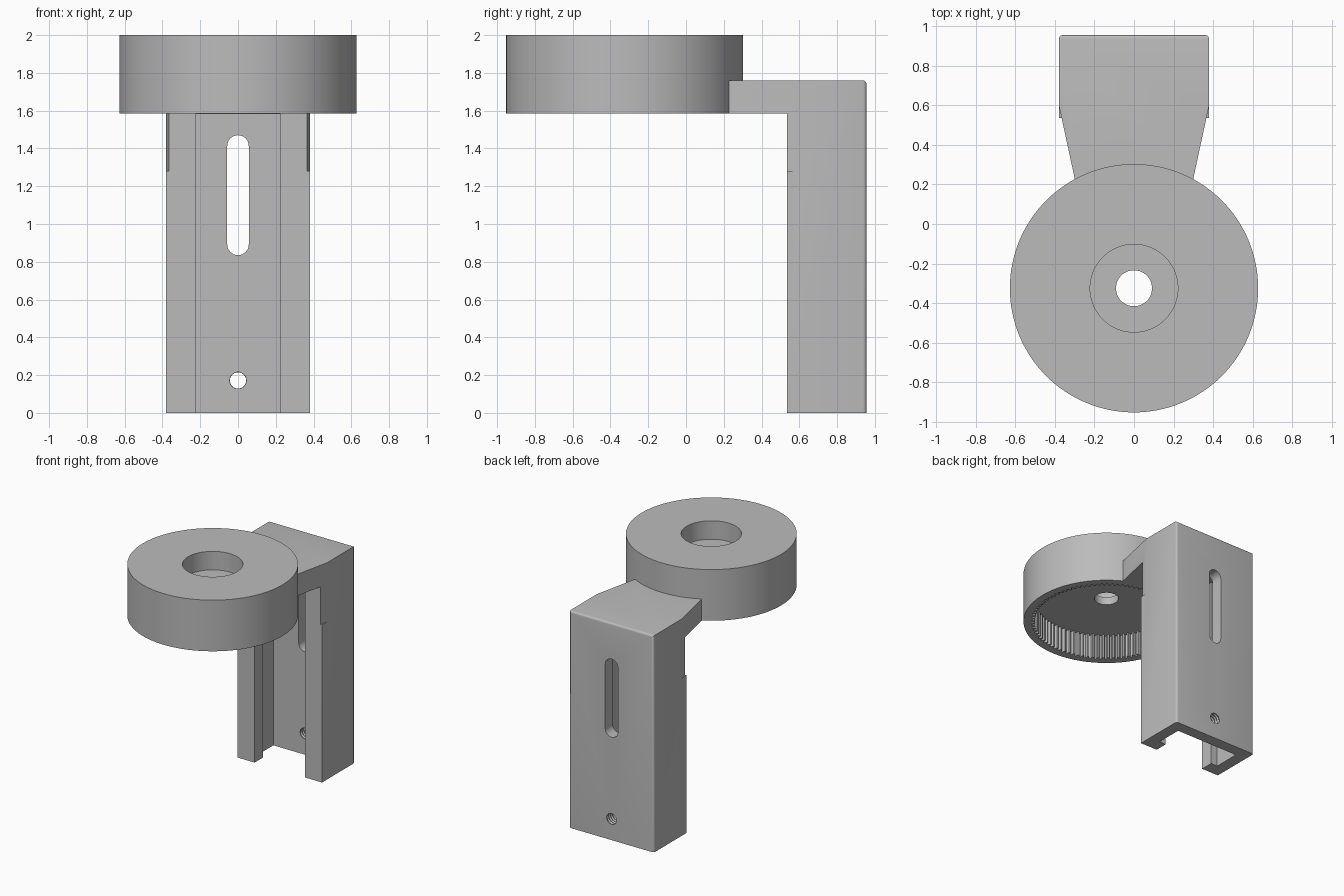
import bpy, bmesh
from math import cos, sin, pi, radians
from mathutils import Matrix

cube = bpy.data.objects.get("Cube")
if cube:
    bpy.data.objects.remove(cube, do_unlink=True)

grey = bpy.data.materials.new("plain grey")
grey.use_nodes = True
colour = (0.5, 0.5, 0.5, 1)
grey.diffuse_color = colour
grey.node_tree.nodes["Principled BSDF"].inputs["Base Color"].default_value = colour

DISC_Y, DISC_R = -0.325, 0.628
DISC_BOTTOM, TOP = 1.585, 2.0
ARM_TOP = 1.76
HALF_W, FRONT, BACK = 0.38, 0.535, 0.955

TO_XZ = Matrix.Rotation(pi / 2, 4, 'X')               # profile (x, z), extruded to -y
TO_YZ = Matrix(((0, 0, 1, 0), (1, 0, 0, 0), (0, 1, 0, 0), (0, 0, 0, 1)))  # profile (y, z)


def loft(name, rings, heights, matrix=Matrix()):
    """Closed solid through equal-length 2D rings at the given heights."""
    bm = bmesh.new()
    layers = [[bm.verts.new((u, v, h)) for u, v in ring] for ring, h in zip(rings, heights)]
    for low, high in zip(layers, layers[1:]):
        for i in range(len(low)):
            j = (i + 1) % len(low)
            bm.faces.new((low[i], low[j], high[j], high[i]))
    bm.faces.new(layers[0][::-1])
    bm.faces.new(layers[-1])
    bm.transform(matrix)
    bmesh.ops.recalc_face_normals(bm, faces=bm.faces)
    mesh = bpy.data.meshes.new(name)
    bm.to_mesh(mesh)
    bm.free()
    mesh.materials.append(grey)
    obj = bpy.data.objects.new(name, mesh)
    bpy.context.collection.objects.link(obj)
    return obj


def prism(name, points, low, high, matrix=Matrix()):
    return loft(name, [points, points], [low, high], matrix)


def circle(radius, cx=0, cy=0, sides=128):
    return [(cx + radius * cos(2 * pi * i / sides), cy + radius * sin(2 * pi * i / sides))
            for i in range(sides)]


def cut(target, cutter):
    cutter.hide_render = True
    mod = target.modifiers.new("cut", 'BOOLEAN')
    mod.operation, mod.solver, mod.object = 'DIFFERENCE', 'EXACT', cutter
    bpy.context.view_layer.objects.active = target
    bpy.ops.object.modifier_apply(modifier=mod.name)
    bpy.data.objects.remove(cutter, do_unlink=True)


def finish(obj):
    bpy.ops.object.select_all(action='DESELECT')
    obj.select_set(True)
    bpy.context.view_layer.objects.active = obj
    bpy.ops.object.shade_smooth_by_angle(angle=radians(30))


# Round head: counterbore above, toothed recess below, hole through
head = prism("round_head", circle(DISC_R, 0, DISC_Y), DISC_BOTTOM, TOP)
teeth = 90
gear = []
for i in range(teeth):
    for step, radius in ((0.0, 0.545), (0.3, 0.545), (0.5, 0.57), (0.8, 0.57)):
        a = 2 * pi * (i + step) / teeth
        gear.append((radius * cos(a), DISC_Y + radius * sin(a)))
cut(head, prism("recess_cutter", gear, 1.5, 1.785))
cut(head, prism("counterbore_cutter", circle(0.222, 0, DISC_Y), 1.85, 2.1))
cut(head, prism("bolt_cutter", circle(0.091, 0, DISC_Y, 64), 1.7, 1.95))
finish(head)

# Bracket: L-shaped side profile, with softened rear edges
side = [(FRONT, 0), (BACK, 0), (BACK, ARM_TOP), (0, ARM_TOP), (0, DISC_BOTTOM), (FRONT, DISC_BOTTOM)]
bracket = prism("bracket", side, -HALF_W, HALF_W, TO_YZ)
bm = bmesh.new()
bm.from_mesh(bracket.data)
rear = [e for e in bm.edges
        if all(v.co.y > BACK - 0.01 for v in e.verts) and any(v.co.z > 1 for v in e.verts)]
bmesh.ops.bevel(bm, geom=rear, offset=0.018, segments=4, profile=0.5, affect='EDGES')
bm.to_mesh(bracket.data)
bm.free()

# Tapered sides of the arm
for s in (-1, 1):
    wedge = [(s * HALF_W, 0.6), (s * 0.25, -0.001), (s * 0.6, -0.001), (s * 0.6, 0.6)]
    cut(bracket, prism("taper_cutter", wedge, 1.28, 1.9))

# Arm end fitted to the head
cut(bracket, prism("head_cutter", circle(DISC_R - 0.001, 0, DISC_Y), 1.4, 2.1))

# Channel with inward lips, open at front and bottom
half = [(0.225, 0.5), (0.225, 0.641), (0.285, 0.641), (0.285, 0.86)]
channel = half + [(-x, y) for x, y in reversed(half)]
cut(bracket, prism("channel_cutter", channel, -0.1, DISC_BOTTOM - 0.002))

# Long slot in the rear wall
r, low, high = 0.057, 0.835, 1.47
slot = [(r * cos(pi * i / 16), high - r + r * sin(pi * i / 16)) for i in range(17)]
slot += [(-x, low + high - z) for x, z in slot]
cut(bracket, prism("slot_cutter", slot, -1.1, -0.8, TO_XZ))

# Threaded hole near the foot
turns = 14
rings = [circle(0.043 if i % 2 else 0.049, 0, 0.172, 32) for i in range(turns)]
depths = [-0.99 + 0.012 * i for i in range(turns)]
cut(bracket, loft("thread_cutter", rings, depths, TO_XZ))
finish(bracket)
